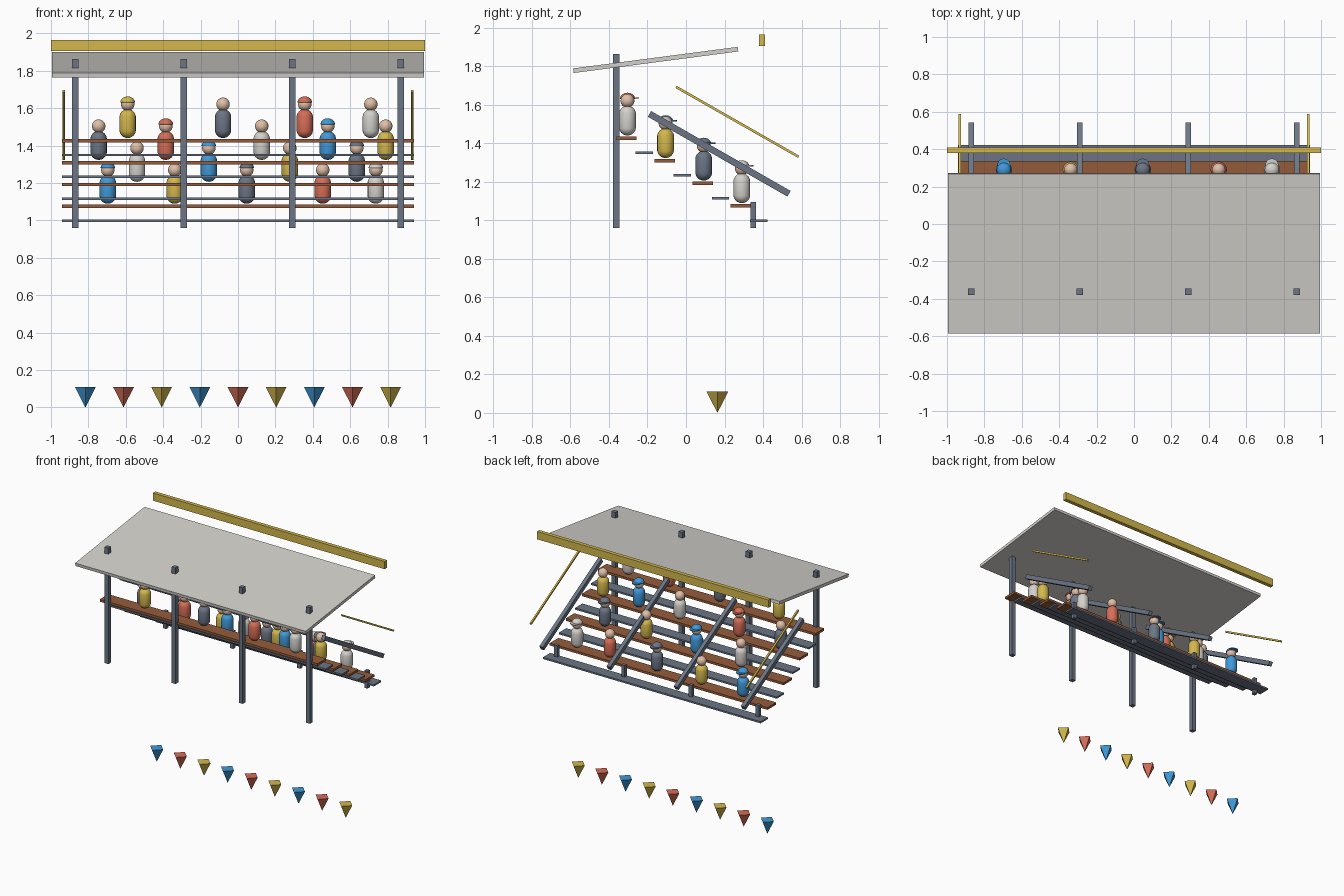
import bpy, bmesh, math
from mathutils import Matrix, Vector

cube = bpy.data.objects.get("Cube")
if cube:
    bpy.data.objects.remove(cube, do_unlink=True)


def material(name, *srgb):
    color = [((c + 0.055) / 1.055) ** 2.4 for c in srgb] + [1]
    m = bpy.data.materials.new(name)
    m.use_nodes = True
    m.diffuse_color = color
    m.node_tree.nodes["Principled BSDF"].inputs["Base Color"].default_value = color
    return m


WHITE = material("off white", .83, .82, .80)
STEEL = material("steel grey", .42, .46, .52)
WOOD = material("brown wood", .58, .36, .23)
YELLOW = material("yellow", .83, .72, .30)
BLUE = material("blue", .25, .60, .85)
RED = material("coral red", .84, .43, .34)
SKIN = material("skin", .88, .75, .66)


def finish(name, bm, mat, location=(0, 0, 0), smooth=False):
    mesh = bpy.data.meshes.new(name)
    for f in bm.faces:
        f.smooth = smooth
    bm.to_mesh(mesh)
    bm.free()
    mesh.materials.append(mat)
    ob = bpy.data.objects.new(name, mesh)
    ob.location = location
    bpy.context.collection.objects.link(ob)
    return ob


def box(name, mat, center, size, tilt=0):
    bm = bmesh.new()
    bmesh.ops.create_cube(bm, size=1, matrix=Matrix.Diagonal((*size, 1)))
    ob = finish(name, bm, mat, center)
    ob.rotation_euler.x = tilt
    return ob


def sloped_bar(name, mat, x, start, end, width, thick):
    """Box running between two (y, z) points."""
    a, b = Vector(start), Vector(end)
    mid, d = (a + b) / 2, b - a
    return box(name, mat, (x, mid.x, mid.y), (width, d.length, thick),
               math.atan2(d.y, d.x))


def ball(name, mat, location, radius, stretch=0, dome=0):
    """Sphere, optionally pulled into a capsule or cut to a flattened dome."""
    bm = bmesh.new()
    bmesh.ops.create_uvsphere(bm, u_segments=20, v_segments=11, radius=radius)
    for v in bm.verts:
        v.co.z += math.copysign(stretch / 2, v.co.z)
        if dome:
            v.co.z = max(v.co.z, 0) * dome
    return finish(name, bm, mat, location, smooth=True)


def cone(name, mat, location, sides, r_low, r_high, height):
    bm = bmesh.new()
    bmesh.ops.create_cone(bm, cap_ends=True, segments=sides, radius1=r_low,
                          radius2=r_high, depth=height)
    return finish(name, bm, mat, location)


# Canopy and front beam
sloped_bar("roof", WHITE, 0, (-.585, 1.777), (.270, 1.889), 1.99, .024)
box("roof_beam", YELLOW, (0, .394, 1.936), (2, .03, .06))

# Frame bays
for i, x in enumerate((-.87, -.29, .29, .87), 1):
    box(f"roof_post_{i}", STEEL, (x, -.363, 1.412), (.034, .034, .905))
    sloped_bar(f"sloped_beam_{i}", STEEL, x, (-.19, 1.553), (.535, 1.138), .03, .034)
    box(f"stub_post_{i}", STEEL, (x, .349, 1.027), (.028, .028, .135))

# Side handrails
for side, x in (("right", -.932), ("left", .932)):
    sloped_bar(f"handrail_{side}", YELLOW, x, (-.052, 1.693), (.585, 1.33), .013, .013)


def spectator(name, x, y, seat_top, shirt, capped):
    ball(f"{name}_body", shirt, (x, y, seat_top + .083), .044, stretch=.067)
    head = seat_top + .186
    ball(f"{name}_head", SKIN, (x, y, head), .036)
    if capped:
        ball(f"{name}_cap", shirt, (x, y, head + .010), .039, dome=.82)
        cone(f"{name}_cap_brim", shirt, (x, y + .025, head + .014), 20, .035, .035, .007)


# Seat rows from the top down: (x, shirt) for each spectator, first capped place
rows = [
    (0, [(-.59, YELLOW), (-.08, STEEL), (.357, RED), (.71, WHITE)]),
    (1, [(-.745, STEEL), (-.386, RED), (.127, WHITE), (.48, BLUE), (.79, YELLOW)]),
    (1, [(-.54, WHITE), (-.156, BLUE), (.277, YELLOW), (.635, STEEL)]),
    (0, [(-.696, BLUE), (-.338, YELLOW), (.047, STEEL), (.453, RED), (.737, WHITE)]),
]
for r, (first_cap, people) in enumerate(rows):
    y, z = -.309 + .198 * r, 1.426 - .117 * r
    box(f"seat_{r + 1}", WOOD, (0, y, z), (1.88, .106, .018))
    box(f"footboard_{r + 1}", STEEL, (0, y + .092, z - .076), (1.88, .09, .013))
    for i, (x, shirt) in enumerate(people):
        spectator(f"spectator_{r + 1}_{i + 1}", x, y + .005, z + .009, shirt,
                  i % 2 == first_cap)

# Row of hanging pennants
for i in range(9):
    cone(f"pennant_{i + 1}", (BLUE, RED, YELLOW)[i % 3],
         ((i - 4) * .204, .163, .055), 4, 0, .056, .11)
